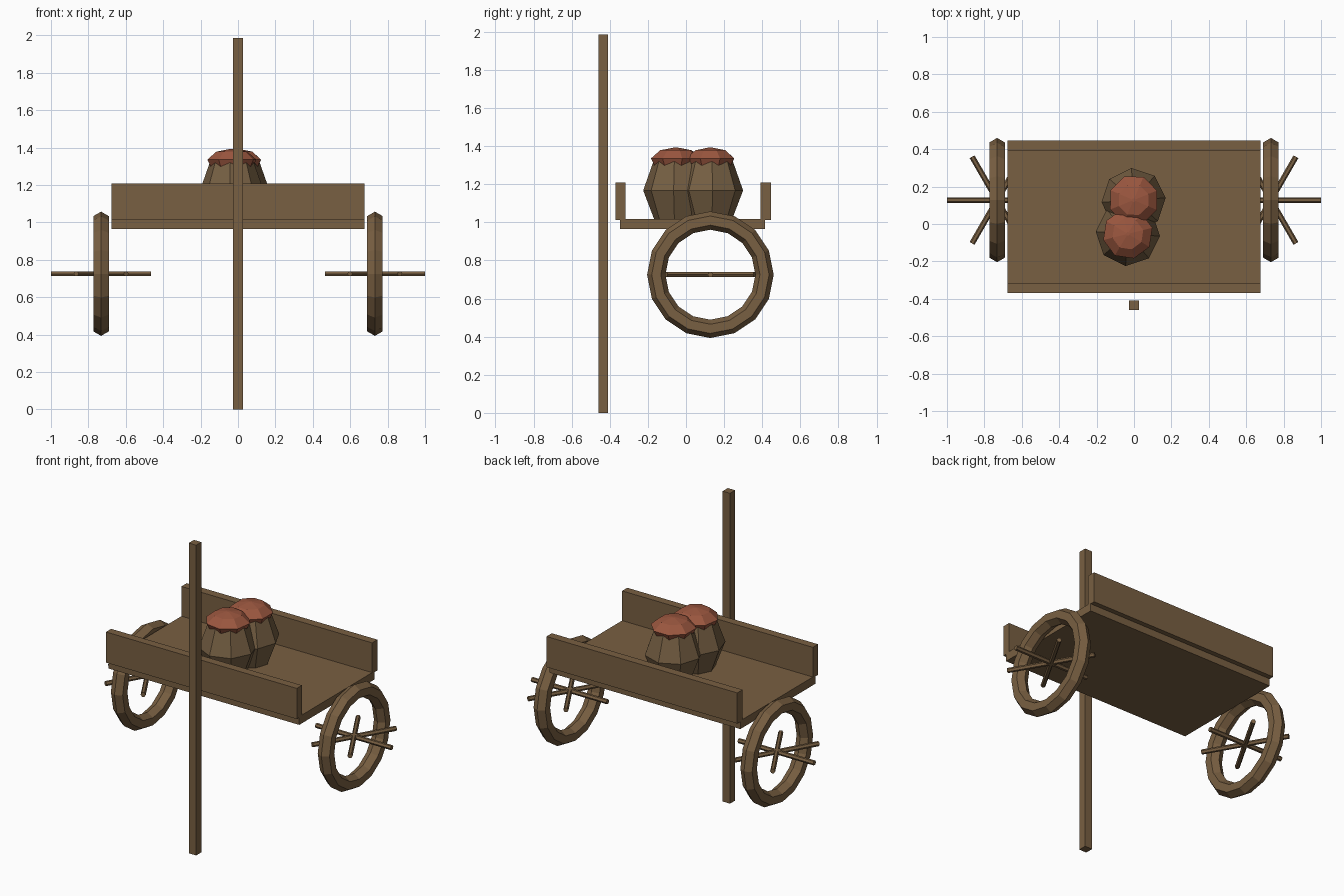
import bpy, bmesh
from math import cos, sin, pi, radians
from mathutils import Matrix, Vector

cube = bpy.data.objects.get("Cube")
if cube:
    bpy.data.objects.remove(cube, do_unlink=True)


def material(name, rgb):
    m = bpy.data.materials.new(name)
    m.use_nodes = True
    m.diffuse_color = (*rgb, 1)
    m.node_tree.nodes["Principled BSDF"].inputs["Base Color"].default_value = (*rgb, 1)
    return m


wood = material("brown_wood", (0.19, 0.115, 0.054))
sackcloth = material("brown_sackcloth", (0.18, 0.115, 0.056))
red = material("rusty_red", (0.33, 0.095, 0.05))


def finish(name, bm, mat):
    bmesh.ops.recalc_face_normals(bm, faces=bm.faces)
    mesh = bpy.data.meshes.new(name)
    bm.to_mesh(mesh)
    bm.free()
    mesh.materials.append(mat)
    obj = bpy.data.objects.new(name, mesh)
    bpy.context.collection.objects.link(obj)
    return obj


def box(name, low, high, mat):
    low, high = Vector(low), Vector(high)
    bm = bmesh.new()
    bmesh.ops.create_cube(bm, size=1)
    bmesh.ops.scale(bm, vec=high - low, verts=bm.verts)
    bmesh.ops.translate(bm, vec=(low + high) / 2, verts=bm.verts)
    return finish(name, bm, mat)


def turned(name, profile, centre, sides, turn, mat):
    """Faceted solid of revolution with closed ends."""
    bm = bmesh.new()
    rings = []
    for r, z in profile:
        angles = [turn + 2 * pi * i / sides for i in range(sides)]
        rings.append([bm.verts.new((centre[0] + r * cos(a), centre[1] + r * sin(a), z))
                      for a in angles])
    for a, b in zip(rings, rings[1:]):
        for i in range(sides):
            j = (i + 1) % sides
            bm.faces.new((a[i], a[j], b[j], b[i]))
    bm.faces.new(rings[0])
    bm.faces.new(rings[-1])
    return finish(name, bm, mat)


# Cart bed, side boards and pole
box("cart_bed", (-0.675, -0.345, 0.965), (0.675, 0.415, 1.018), wood)
box("front_board", (-0.675, -0.37, 1.012), (0.675, -0.318, 1.208), wood)
box("back_board", (-0.675, 0.392, 1.012), (0.675, 0.446, 1.208), wood)
box("pole", (-0.026, -0.46, 0), (0.026, -0.408, 1.985), wood)

# Wheels, each with three level rods through the hub
AXLE_Y, AXLE_Z = 0.128, 0.725
for side, x in (("left", 0.732), ("right", -0.732)):
    bpy.ops.mesh.primitive_torus_add(
        major_segments=16, minor_segments=6, major_radius=0.284, minor_radius=0.048,
        location=(x, AXLE_Y, AXLE_Z), rotation=(0, pi / 2, 0))
    rim = bpy.context.object
    rim.name = side + "_wheel_rim"
    rim.data.materials.append(wood)
    for n in range(3):
        bm = bmesh.new()
        bmesh.ops.create_cone(bm, cap_ends=True, segments=6, radius1=0.015,
                              radius2=0.015, depth=0.535)
        place = (Matrix.Translation((x, AXLE_Y, AXLE_Z))
                 @ Matrix.Rotation(n * pi / 3, 4, "Z")
                 @ Matrix.Rotation(pi / 2, 4, "Y") @ Matrix.Rotation(0, 4, "Z"))
        bmesh.ops.transform(bm, matrix=place, verts=bm.verts)
        finish(f"{side}_wheel_rod_{n + 1}", bm, wood)

# Two sacks with domed red contents
body = [(0.115, 1.018), (0.172, 1.167), (0.118, 1.32)]
dome = [(0.115, 1.295), (0.135, 1.335), (0.085, 1.378), (0.01, 1.392)]
for label, centre, turn in (("front", (-0.033, -0.053), -4), ("back", (-0.002, 0.128), 4)):
    turned(label + "_sack", body, centre, 8, radians(turn), sackcloth)
    turned(label + "_sack_contents", dome, centre, 8, radians(turn + 18), red)
